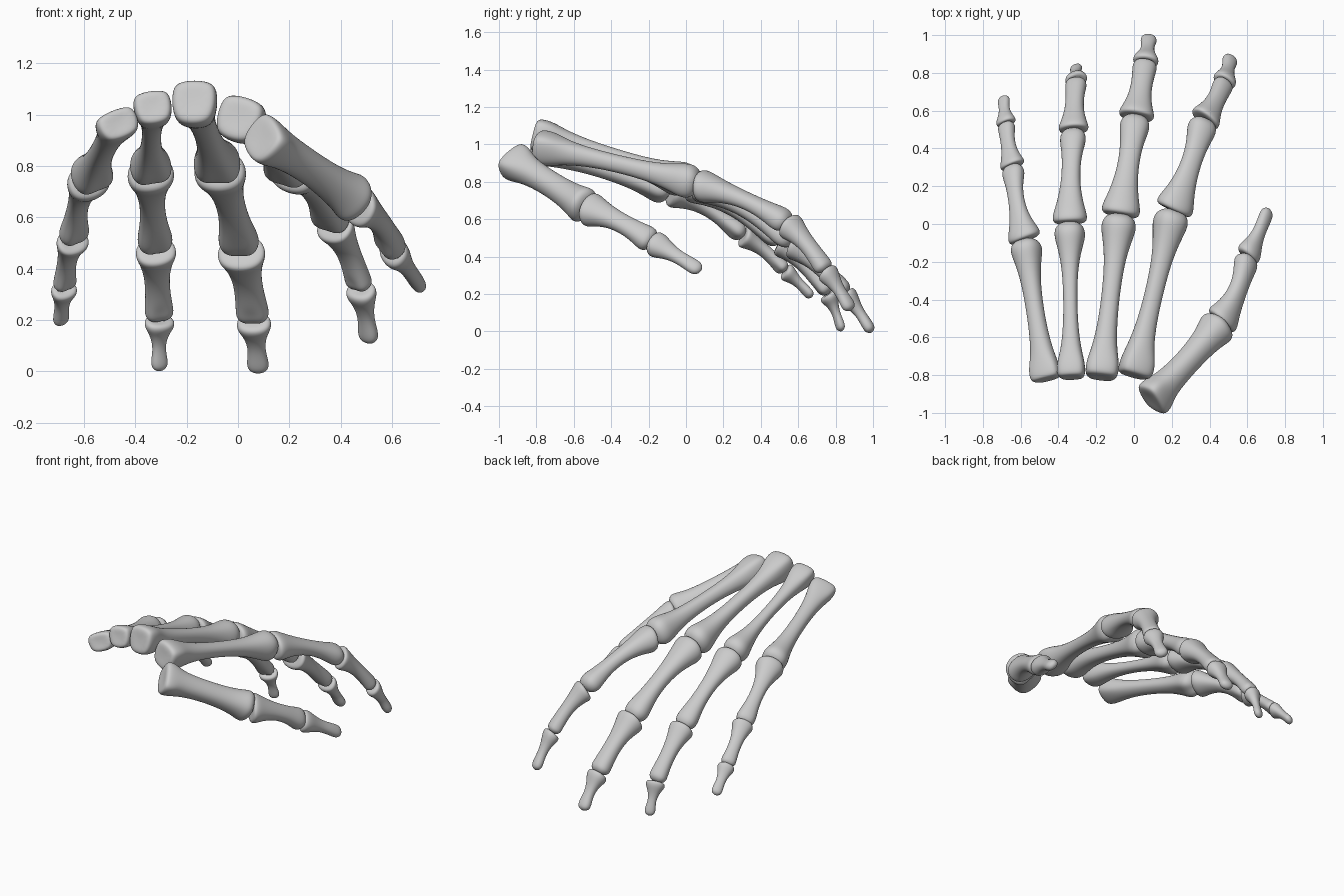
import bpy, bmesh, math
from mathutils import Vector

if "Cube" in bpy.data.objects:
    bpy.data.objects.remove(bpy.data.objects["Cube"])

SIDES = 12
# Station: position along bone, then weights of base / shaft / end radius
METACARPAL = [(0, .8, 0, 0), (.02, 1.04, 0, 0), (.1, 1.0, 0, 0), (.19, .5, .52, 0), (.34, .08, .95, 0),
              (.55, 0, 1.03, 0), (.74, 0, .85, .2), (.86, 0, .2, .83), (.92, 0, 0, 1.1),
              (.97, 0, 0, .98), (1, 0, 0, .58)]
PHALANX = [(0, .8, 0, 0), (.025, 1.06, 0, 0), (.09, 1.04, 0, 0), (.19, .55, .52, 0), (.38, .1, .93, 0),
           (.58, 0, 1.03, 0), (.75, 0, .72, .33), (.86, 0, 0, 1.04), (.94, 0, 0, 1.05), (1, 0, 0, .65)]
TIP = [(0, .8, 0, 0), (.05, 1.06, 0, 0), (.16, 1.0, 0, 0), (.3, .4, .65, 0), (.5, 0, 1.05, 0),
       (.68, 0, .8, .25), (.82, 0, 0, 1.05), (.94, 0, 0, 1.02), (1, 0, 0, .6)]


def bone(name, a, b, radii, stations, up, lift, thick, blocky=False):
    """Loft rounded sections from a to b, arched toward the back of the hand."""
    a, b = Vector(a), Vector(b)
    length = (b - a).length
    d = (b - a).normalized()
    side = d.cross(Vector(up)).normalized()
    back = side.cross(d)
    a, b = a + d * .003, b - d * .001
    is_tip = stations is TIP
    bm = bmesh.new()
    rings = []
    for t, *weights in stations:
        r = sum(w * q for w, q in zip(weights, radii)) * 1.03
        th = sum(w * q for w, q in zip(weights, thick)) / sum(weights)
        centre = a.lerp(b, t) + back * lift * math.sin(math.pi * t)
        # sections lean with the arch, more at the base so joints meet
        lean = lift * math.pi * math.cos(math.pi * t) / length
        if not blocky:
            lean += .22 * max(0, 1 - t * 3)
        up_dir = (back - d * lean).normalized()
        # squarer section at the wrist end, grooved knuckle at the far end
        power = .65 if blocky and t < .15 else .9
        groove = .3 if t > .8 and not is_tip else 0
        ring = []
        for i in range(SIDES):
            ang = 2 * math.pi * i / SIDES
            c, s = math.cos(ang), math.sin(ang)
            x = math.copysign(abs(c) ** power, c) * r
            y = math.copysign(abs(s) ** power, s) * r * th
            if s < 0:
                y *= 1 - groove * (1 - abs(c)) if groove else .9
            if blocky and t < .15:
                x *= 1 + .14 * s
            # twin condyles on the end
            along = .1 * r * abs(c) if groove else 0
            ring.append(bm.verts.new(centre + side * x + up_dir * y + d * along))
        rings.append(ring)
    for lo, hi in zip(rings, rings[1:]):
        for i in range(SIDES):
            j = (i + 1) % SIDES
            bm.faces.new((lo[i], lo[j], hi[j], hi[i]))
    # end caps: cupped base, domed end
    for ring in (rings[0], rings[-1]):
        mid = sum((v.co for v in ring), Vector()) / SIDES
        tip = bm.verts.new(mid + d * .008)
        for i in range(SIDES):
            bm.faces.new((ring[i], ring[(i + 1) % SIDES], tip))
    bmesh.ops.recalc_face_normals(bm, faces=bm.faces)
    mesh = bpy.data.meshes.new(name)
    bm.to_mesh(mesh)
    bm.free()
    mesh.shade_smooth()
    ob = bpy.data.objects.new(name, mesh)
    bpy.context.collection.objects.link(ob)
    sub = ob.modifiers.new("smooth", 'SUBSURF')
    sub.levels = sub.render_levels = 2


# Each digit: joints from wrist to tip, half-widths per bone, back direction, wrist-end thickness
DIGITS = {
    "little_finger": ([(-.46, -.83, .965), (-.575, -.09, .745), (-.64, .30, .51), (-.675, .525, .325), (-.69, .67, .185)],
                      [(.08, .045, .077), (.085, .041, .058), (.064, .038, .045), (.052, .028, .032)],
                      (-.4, 0, 1), .78),
    "ring_finger": ([(-.33, -.82, 1.03), (-.34, 0, .775), (-.32, .49, .475), (-.305, .755, .205), (-.305, .83, .005)],
                    [(.072, .035, .077), (.088, .047, .066), (.076, .047, .054), (.058, .025, .032)],
                    (-.15, 0, 1), 1.0),
    "middle_finger": ([(-.175, -.82, 1.05), (-.075, .04, .785), (.01, .56, .47), (.06, .85, .2), (.08, .99, -.002)],
                      [(.085, .046, .087), (.098, .054, .076), (.09, .055, .062), (.066, .033, .041)],
                      (0, 0, 1), 1.1),
    "index_finger": ([(-.005, -.81, .985), (.205, .065, .78), (.37, .545, .57), (.475, .745, .325), (.51, .88, .115)],
                     [(.088, .046, .087), (.098, .052, .075), (.08, .049, .054), (.062, .033, .041)],
                     (.3, 0, 1), 1.05),
    "thumb": ([(.08, -.935, .91), (.455, -.525, .655), (.595, -.18, .475), (.71, .075, .325)],
              [(.098, .066, .09), (.092, .052, .068), (.07, .036, .04)],
              (.7, -.2, .7), .9),
}

for digit, (joints, widths, up, wrist) in DIGITS.items():
    count = len(widths)
    for k in range(count):
        if k == 0:
            label, kind, thick, lift = "metacarpal", METACARPAL, (wrist, 1.0, 1.08), .014
        elif k == count - 1:
            label, kind, thick, lift = "end_phalanx", TIP, (.85, .85, .75), .006
        else:
            label = "first_phalanx" if k == 1 else "second_phalanx"
            kind, thick, lift = PHALANX, (.86, .85, .85), .03 if k == 1 else .016
        bone(f"{digit}_{label}", joints[k], joints[k + 1], widths[k], kind, up, lift, thick, k == 0)
